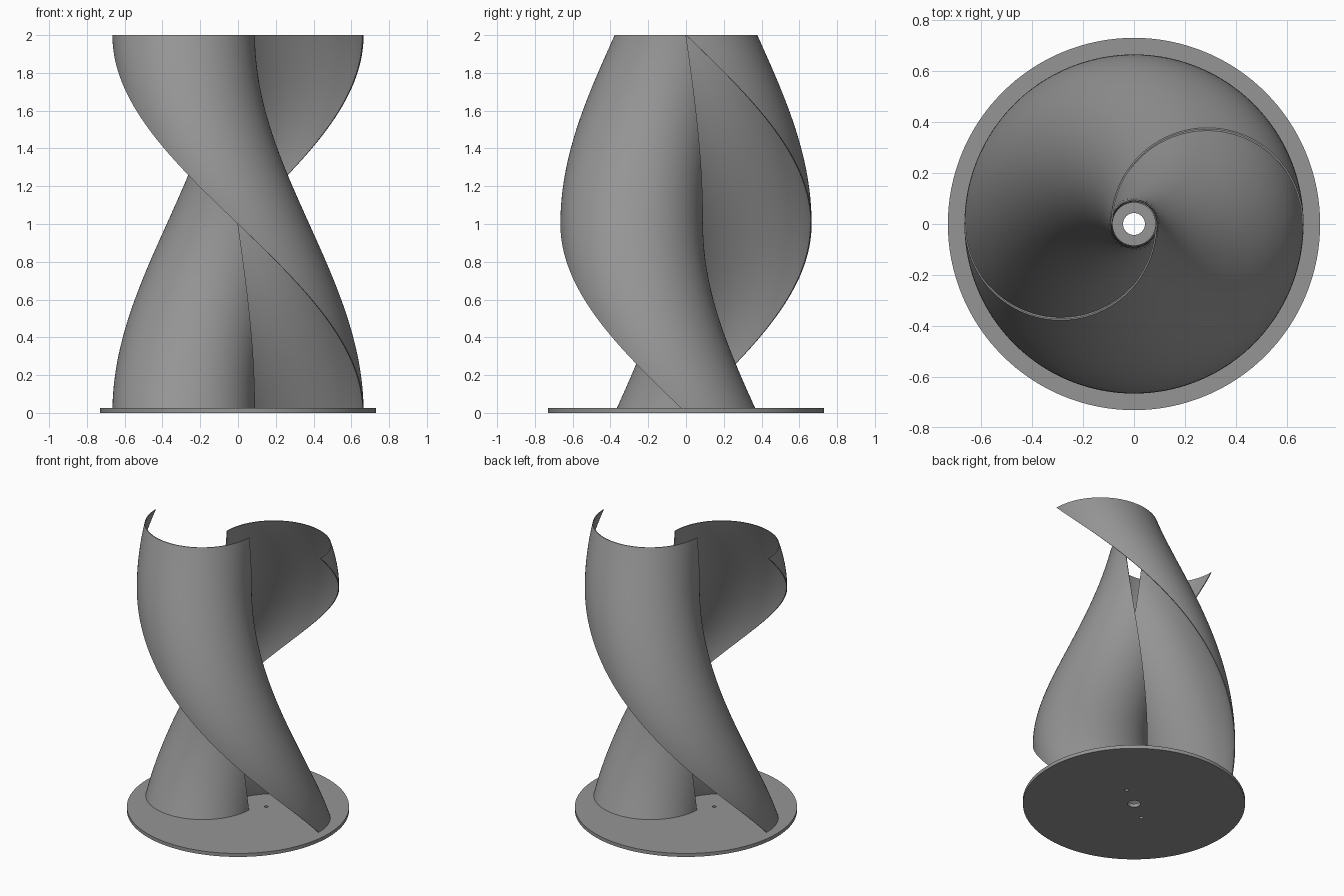
import bpy, bmesh, math

if "Cube" in bpy.data.objects:
    bpy.data.objects.remove(bpy.data.objects["Cube"])

H, R_TIP, R_GAP, THICK = 2.0, 0.665, 0.09, 0.006
DISC_R, DISC_H = 0.73, 0.025

grey = bpy.data.materials.new("plain_grey")
grey.diffuse_color = (0.3, 0.3, 0.3, 1)
grey.use_nodes = True
grey.node_tree.nodes["Principled BSDF"].inputs["Base Color"].default_value = grey.diffuse_color


def finish(bm, name, smooth=True):
    bmesh.ops.recalc_face_normals(bm, faces=bm.faces)
    me = bpy.data.meshes.new(name)
    bm.to_mesh(me)
    bm.free()
    ob = bpy.data.objects.new(name, me)
    bpy.context.collection.objects.link(ob)
    me.materials.append(grey)
    if smooth:
        bpy.ops.object.select_all(action='DESELECT')
        bpy.context.view_layer.objects.active = ob
        ob.select_set(True)
        bpy.ops.object.shade_smooth_by_angle(angle=math.radians(35))
    return ob


def blade(name, start):
    """Thin half-round section swept upward through a half turn."""
    c, r = (R_TIP - R_GAP) / 2, (R_TIP + R_GAP) / 2
    n, levels, z0 = 48, 96, 0.012
    arc = [math.pi * i / n for i in range(n + 1)]
    section = [(c + r * math.cos(a), r * math.sin(a)) for a in arc]
    section += [(c + (r - THICK) * math.cos(a), (r - THICK) * math.sin(a)) for a in reversed(arc)]
    bm = bmesh.new()
    rings = []
    for k in range(levels + 1):
        z = z0 + (H - z0) * k / levels
        t = start - math.pi * z / H
        ct, st = math.cos(t), math.sin(t)
        rings.append([bm.verts.new((x * ct - y * st, x * st + y * ct, z)) for x, y in section])
    m = len(section)
    for a, b in zip(rings, rings[1:]):
        for i in range(m):
            j = (i + 1) % m
            bm.faces.new((a[i], a[j], b[j], b[i]))
    # end caps as strips between outer and inner arcs
    for ring in (rings[0], rings[-1]):
        for i in range(n):
            bm.faces.new((ring[i], ring[i + 1], ring[m - 2 - i], ring[m - 1 - i]))
    return finish(bm, name)


def cylinder(name, r, z0, z1, x=0, y=0, seg=96, smooth=True):
    bm = bmesh.new()
    bmesh.ops.create_cone(bm, cap_ends=True, segments=seg, radius1=r, radius2=r, depth=z1 - z0)
    bmesh.ops.translate(bm, verts=bm.verts, vec=(x, y, (z0 + z1) / 2))
    return finish(bm, name, smooth)


# two opposite blades; the section returns to its start line at the top
blade("blade_right", math.pi)
blade("blade_left", 2 * math.pi)

# base disc with a shaft hole and two small bolt holes
disc = cylinder("base_disc", DISC_R, 0, DISC_H, seg=128)
bolt = math.radians(35)
holes = [("shaft_hole", 0.043, 0, 0)]
for i, s in enumerate((1, -1)):
    holes.append((f"bolt_hole_{i + 1}", 0.013, s * 0.186 * math.cos(bolt), s * 0.186 * math.sin(bolt)))
for name, r, x, y in holes:
    cutter = cylinder(name + "_cutter", r, -0.05, 0.1, x, y, seg=32, smooth=False)
    cutter.hide_render = True
    cutter.hide_viewport = True
    mod = disc.modifiers.new(name, 'BOOLEAN')
    mod.operation, mod.solver, mod.object = 'DIFFERENCE', 'EXACT', cutter
